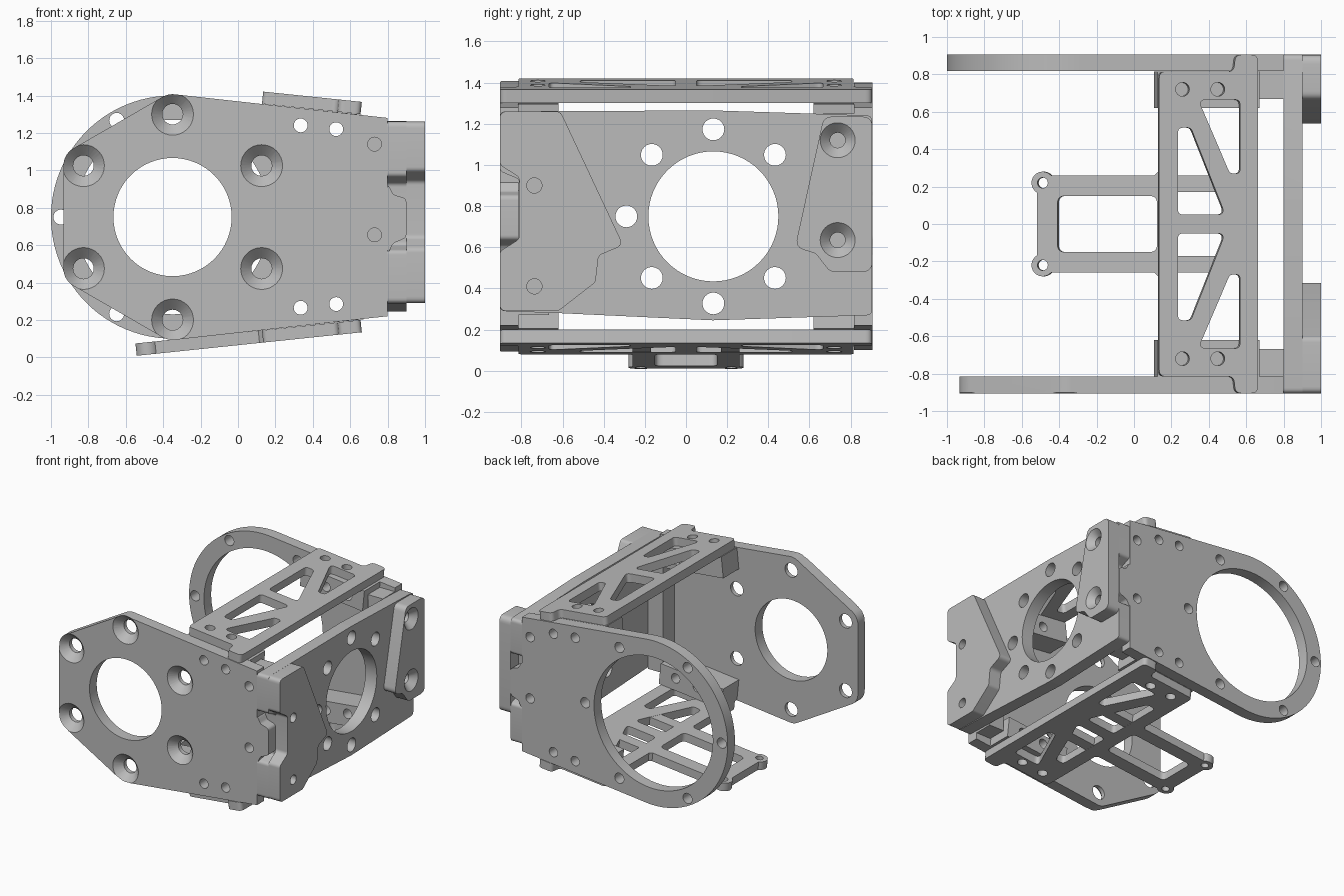
import bpy, bmesh, math
from mathutils import Vector, Matrix, geometry

cube = bpy.data.objects.get("Cube")
if cube:
    bpy.data.objects.remove(cube, do_unlink=True)

grey = bpy.data.materials.new("machined_grey")
grey.use_nodes = True
TONE = (0.5, 0.5, 0.5, 1)
grey.diffuse_color = TONE
grey.node_tree.nodes["Principled BSDF"].inputs["Base Color"].default_value = TONE

TILT = math.atan(0.12 / 1.15)
FACE_FRONT = Matrix.Rotation(math.pi / 2, 4, 'X')
FACE_SIDE = Matrix.Rotation(math.pi / 2, 4, 'Z') @ FACE_FRONT
FLAT = Matrix.Identity(4)


def arc(cx, cy, r, start=0, end=360, n=48):
    span = n if abs(end - start) == 360 else n - 1
    angles = [math.radians(start + (end - start) * i / span) for i in range(n)]
    return [(cx + r * math.cos(a), cy + r * math.sin(a)) for a in angles]


def hole(x, y, r=0.037):
    return arc(x, y, r, n=24)


def rounded(points, r=0.04, n=6):
    """Round every corner of an outline."""
    pts, out = [Vector(p) for p in points], []
    for i, p in enumerate(pts):
        a, b = pts[i - 1] - p, pts[(i + 1) % len(pts)] - p
        t = r / math.tan(max(a.angle(b), 0.1) / 2)
        t = min(t, 0.45 * a.length, 0.45 * b.length)
        s, e = p + a.normalized() * t, p + b.normalized() * t
        for k in range(n + 1):
            u = k / n
            out.append(tuple(s * (1 - u) ** 2 + p * 2 * u * (1 - u) + e * u * u))
    return out


def rect(x0, x1, y0, y1):
    return [(x0, y0), (x1, y0), (x1, y1), (x0, y1)]


def hull(points):
    return [points[i] for i in geometry.convex_hull_2d([Vector(p) for p in points])]


def plate(name, loops, thick, facing, loc, sinks=()):
    """Extrude an outline with holes, then cut countersinks (x, y, outer radius)."""
    curve = bpy.data.curves.new(name, 'CURVE')
    curve.dimensions, curve.fill_mode, curve.extrude = '2D', 'BOTH', thick / 2
    for loop in loops:
        spline = curve.splines.new('POLY')
        spline.points.add(len(loop) - 1)
        for point, (x, y) in zip(spline.points, loop):
            point.co = (x, y, 0, 1)
        spline.use_cyclic_u = True
    temp = bpy.data.objects.new(name + "_outline", curve)
    bpy.context.collection.objects.link(temp)
    bpy.context.view_layer.update()
    mesh = bpy.data.meshes.new_from_object(
        temp.evaluated_get(bpy.context.evaluated_depsgraph_get()))
    bpy.data.objects.remove(temp, do_unlink=True)
    bm = bmesh.new()
    bm.from_mesh(mesh)
    bmesh.ops.remove_doubles(bm, verts=bm.verts, dist=0.0003)
    bmesh.ops.recalc_face_normals(bm, faces=bm.faces)
    bm.to_mesh(mesh)
    bm.free()
    mesh.materials.clear()
    mesh.materials.append(grey)
    obj = bpy.data.objects.new(name, mesh)
    bpy.context.collection.objects.link(obj)
    obj.matrix_world = Matrix.Translation(loc) @ facing
    bpy.ops.object.select_all(action='DESELECT')
    obj.select_set(True)
    bpy.context.view_layer.objects.active = obj
    if sinks:
        bm = bmesh.new()
        for x, y, r in sinks:
            bmesh.ops.create_cone(bm, cap_ends=True, segments=32, radius1=r * 0.3,
                                  radius2=r * 1.1, depth=r * 0.8,
                                  matrix=Matrix.Translation((x, y, thick / 2 - r * 0.3)))
        cut = bpy.data.meshes.new("sink_cutter")
        bm.to_mesh(cut)
        bm.free()
        cutter = bpy.data.objects.new("sink_cutter", cut)
        bpy.context.collection.objects.link(cutter)
        cutter.matrix_world = obj.matrix_world
        cutter.hide_render = True
        mod = obj.modifiers.new("countersinks", 'BOOLEAN')
        mod.operation, mod.solver, mod.object = 'DIFFERENCE', 'EXACT', cutter
        bpy.ops.object.modifier_apply(modifier=mod.name)
        bpy.data.objects.remove(cutter, do_unlink=True)
    bpy.ops.object.shade_smooth_by_angle(angle=math.radians(30))
    return obj


# Side plates with a tab on the right edge
CX, CZ = -0.35, 0.75
tail = [(0.8, 0.22), (0.8, 1.28)]
tab = rounded([(0.8, 0.55), (0.83, 0.61), (0.9, 0.64), (0.9, 0.85), (0.83, 0.87), (0.8, 0.93)], 0.03)
small = [hole(0.335, 1.24), hole(0.525, 1.22), hole(0.73, 1.14),
         hole(0.73, 0.655), hole(0.525, 0.285), hole(0.335, 0.265)]


def tabbed(points):
    outline = hull(points)
    i = next(k for k, p in enumerate(outline) if Vector(p) == Vector(tail[0]))
    outline = outline[i:] + outline[:i]
    ahead = Vector(outline[1]) == Vector(tail[1])
    return outline[:1] + tab + outline[1:] if ahead else outline + tab[::-1] 


bolts = [arc(CX, CZ, 0.55, 30, 390, 6)[i] for i in range(6)]
lobes = [p for x, z in bolts if x < 0 for p in arc(x, z, 0.107)]
plate("front_plate", [tabbed(lobes + tail), arc(CX, CZ, 0.316, n=64)] + small
      + [hole(x, z, 0.055) for x, z in bolts], 0.09, FACE_FRONT, (0, -0.86, 0),
      [(x, z, 0.112) for x, z in bolts])
plate("back_plate", [tabbed(arc(CX, CZ, 0.65, n=96) + tail), arc(CX, CZ, 0.52, n=80)] + small
      + [hole(x, z, 0.04) for x, z in arc(CX, CZ, 0.597, n=6)],
      0.09, FACE_FRONT, (0, 0.862, 0))

# End panel with edge notches and a ring of bolt holes
panel = [(-0.905, 0.29), (-0.62, 0.28), (0.13, 0.245), (0.905, 0.27), (0.905, 0.57),
         (0.81, 0.6), (0.81, 0.93), (0.905, 0.97), (0.905, 1.24), (0.13, 1.265), (-0.905, 1.26),
         (-0.905, 0.97), (-0.81, 0.93), (-0.81, 0.6), (-0.905, 0.57)]
low_holes = [hole(-0.737, 0.9), hole(-0.737, 0.41)]
high = [(0.737, 1.12), (0.737, 0.635)]
plate("end_panel", [rounded(panel, 0.03), arc(0.133, 0.75, 0.316, n=64)] + low_holes
      + [hole(x, z) for x, z in high]
      + [hole(y, z, 0.053) for y, z in arc(0.133, 0.75, 0.423, n=8) if y < 0.5],
      0.1, FACE_SIDE, (0.85, 0, 0))
front_pad = [(-0.905, 0.29), (-0.62, 0.29), (-0.44, 0.43), (-0.425, 0.56), (-0.305, 0.61),
             (-0.61, 1.26), (-0.905, 1.26), (-0.905, 1.0), (-0.81, 0.94),
             (-0.81, 0.64), (-0.905, 0.58)]
plate("front_pad", [rounded(front_pad, 0.035)] + low_holes, 0.1, FACE_SIDE, (0.95, 0, 0))
back_pad = [(0.905, 0.48), (0.7, 0.48), (0.63, 0.57), (0.53, 0.6), (0.67, 1.235), (0.905, 1.235)]
plate("back_pad", [rounded(back_pad, 0.05)] + [hole(x, z) for x, z in high],
      0.1, FACE_SIDE, (0.95, 0, 0), [(x, z, 0.085) for x, z in high])

# Corner posts and tilted mounting blocks
for side, y in (("front", -1), ("back", 1)):
    plate(side + "_post", [rect(0.67, 0.8, 0.27, 1.25)], 0.15, FACE_FRONT, (0, y * 0.742, 0))
    for level, s in (("upper", 1), ("lower", -1)):
        spin = Matrix.Rotation(-s * TILT, 2)
        corners = [Vector((0.39, CZ + s * 0.492)) + spin @ Vector(p)
                   for p in rect(-0.275, 0.275, -0.083, 0.083)]
        bores = small[:2] if s > 0 else small[4:]
        plate(side + "_" + level + "_block", [[tuple(c) for c in corners]] + bores,
              0.197, FACE_FRONT, (0, y * 0.718, 0))

# Truss bars above and below
half = [(0.66, 0.905), (0.54, 0.905), (0.53, 0.815), (0.13, 0.815)]
bar = rounded(half + [(x, -y) for x, y in half[::-1]], 0.035)
loops = [bar]
for s in (1, -1):
    loops += [rounded([(x, s * y) for x, y in tri], 0.03) for tri in (
        [(0.34, 0.665), (0.565, 0.665), (0.565, 0.27), (0.51, 0.27)],
        [(0.23, 0.515), (0.3, 0.515), (0.485, 0.05), (0.23, 0.05)])]
    loops += [hole(0.255, s * 0.72), hole(0.445, s * 0.72)]


def shifted(loop_list):
    return [[(x - 0.4, y) for x, y in loop] for loop in loop_list]


UP, DOWN = Matrix.Rotation(TILT, 4, 'Y'), Matrix.Rotation(-TILT, 4, 'Y')
plate("upper_truss", shifted(loops), 0.066, UP @ FLAT, (0.4, 0, 1.36))
plate("lower_truss", shifted(loops), 0.066, DOWN @ FLAT, (0.4, 0, 0.14))

# Lower frame with rounded ears, and its arms across the truss
ear = arc(-0.49, 0.22, 0.06, 42, 240, 20)
frame = [(0.15, 0.3), (0.11, 0.26)] + ear
frame += [(x, -y) for x, y in frame[::-1]]
plate("lower_frame", shifted([frame, rounded(rect(-0.41, 0.125, -0.15, 0.15), 0.04),
                              hole(-0.49, 0.22, 0.028), hole(-0.49, -0.22, 0.028)]),
      0.066, DOWN, (0.4, 0, 0.14))
for side, s in (("front", -1), ("back", 1)):
    arm = rect(0.2, 0.54, s * 0.215 - 0.045, s * 0.215 + 0.045)
    plate(side + "_arm", shifted([arm]), 0.064, DOWN, (0.4, 0, 0.14))
